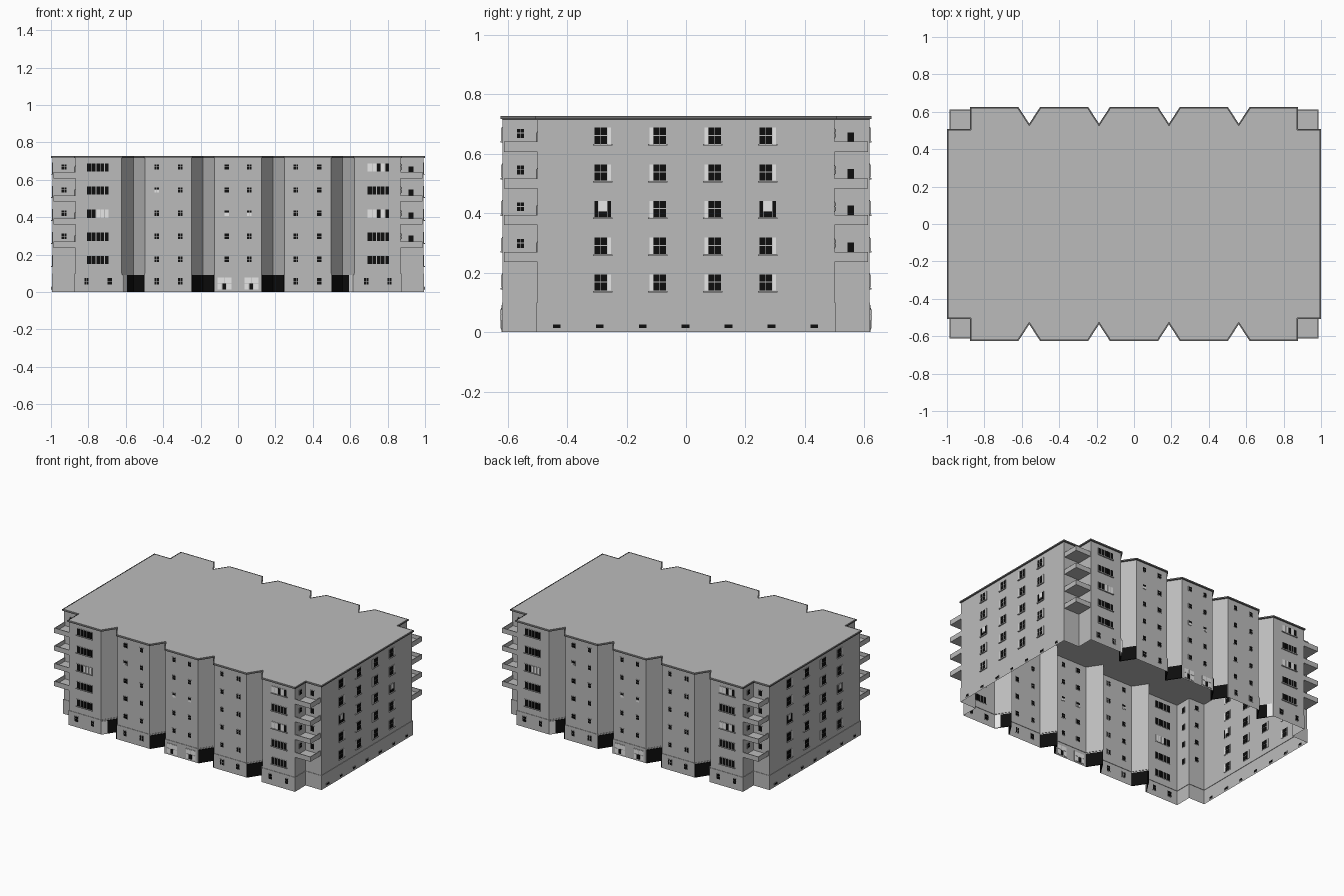
import bpy, bmesh
from math import atan2, hypot, pi
from mathutils import Matrix, Vector

cube = bpy.data.objects.get("Cube")
if cube:
    bpy.data.objects.remove(cube)


def material(name, value):
    mat = bpy.data.materials.new(name)
    mat.use_nodes = True
    colour = (value, value, value, 1)
    mat.diffuse_color = colour
    mat.node_tree.nodes["Principled BSDF"].inputs["Base Color"].default_value = colour
    return mat


concrete = material("grey concrete", 0.5)
edging = material("dark grey edging", 0.16)
glass = material("black glass", 0.004)
white = material("white panel", 1.0)

parts = {}


def part(name, mat):
    if name not in parts:
        parts[name] = (bmesh.new(), mat)
    return parts[name][0]


def box(name, mat, frame, low, high):
    """Axis-aligned box in the local frame, given by two corners."""
    low, high = Vector(low), Vector(high)
    size = Matrix.Diagonal(high - low).to_4x4()
    bmesh.ops.create_cube(part(name, mat), size=1,
                          matrix=frame @ Matrix.Translation((low + high) / 2) @ size)


def place(x, y, z, angle=0):
    return Matrix.Translation((x, y, z)) @ Matrix.Rotation(angle, 4, "Z")


def offset(points, d):
    """Mitred outward offset of a counterclockwise outline."""
    result = []
    for i, p in enumerate(points):
        a = (p - points[i - 1]).normalized()
        b = (points[(i + 1) % len(points)] - p).normalized()
        na, nb = Vector((a.y, -a.x)), Vector((b.y, -b.x))
        result.append(p + (na + nb) * d / (1 + na.dot(nb)))
    return result


def loft(name, mat, rings, cap_top=False, cap_bottom=False):
    bm = part(name, mat)
    loops = [[bm.verts.new((p.x, p.y, z)) for p in pts] for pts, z in rings]
    for lower, upper in zip(loops, loops[1:]):
        for i in range(len(lower)):
            bm.faces.new((lower[i - 1], lower[i], upper[i], upper[i - 1]))
    if cap_top:
        bm.faces.new(loops[-1])
    if cap_bottom:
        bm.faces.new(loops[0][::-1])


# Footprint: notched corners and V recesses along both long sides
FRONT, SIDE, IN_X, IN_Y = 0.617, 0.992, 0.87, 0.5
RECESSES = (-0.56, -0.187, 0.187, 0.56)
HALF, DEPTH = 0.062, 0.095
half = [(-SIDE, -IN_Y), (-IN_X, -IN_Y), (-IN_X, -FRONT)]
for c in RECESSES:
    half += [(c - HALF, -FRONT), (c, DEPTH - FRONT), (c + HALF, -FRONT)]
half += [(IN_X, -FRONT), (IN_X, -IN_Y), (SIDE, -IN_Y)]
outline = [Vector(p) for p in half] + [-Vector(p) for p in half]

# Walls with a slightly thicker plinth, open underneath
plinth = offset(outline, 0.003)
loft("walls", concrete, [(plinth, 0), (plinth, 0.1), (outline, 0.1), (outline, 0.72)])

# Flat roof with a thin overhanging dark edge
eave = offset(outline, 0.008)
loft("roof_edge", edging, [(outline, 0.716), (eave, 0.718), (eave, 0.727)])
loft("roof", concrete, [(outline, 0.718), (offset(outline, 0.002), 0.7275)], True, True)


# Pane layouts: (left, right, bottom, top, is_white) as fractions of the opening
def grid(columns, rows, gap, whites=()):
    panes = []
    for c in range(columns):
        for r in range(rows):
            panes.append((c / columns + gap * (c > 0), (c + 1) / columns,
                          r / rows + gap * (r > 0), (r + 1) / rows, (c, r) in whites))
    return panes


SMALL = grid(2, 2, 0.08)
SMALL_LIT = grid(2, 2, 0.08, {(0, 0), (1, 0)})
WIDE = grid(5, 1, 0.035)
WIDE_LEFT = grid(5, 1, 0.035, {(0, 0), (1, 0), (3, 0)})
WIDE_RIGHT = grid(5, 1, 0.035, {(2, 0), (3, 0), (4, 0)})
DOOR = [(0, 1, 0, 1, False)]
SIDE_PANES = [(0, 0.35, 0, 0.5, False), (0.4, 0.76, 0, 0.5, False),
              (0, 0.35, 0.56, 1, False), (0.4, 0.76, 0.56, 1, False)]
SIDE_RIGHT = SIDE_PANES + [(0.8, 1, 0, 1, True)]
SIDE_LEFT = [(1 - b, 1 - a, c, d, w) for a, b, c, d, w in SIDE_RIGHT]
SIDE_LIT = [(0, 0.2, 0, 1, False), (0.24, 0.76, 0.4, 1, True),
            (0.24, 0.76, 0, 0.35, False), (0.8, 1, 0, 1, False)]
SHOP = [(0, 0.3, 0, 0.5, True), (0.35, 0.6, 0, 0.5, False), (0.65, 1, 0, 0.5, True),
        (0, 0.48, 0.55, 1, True), (0.52, 1, 0.55, 1, True)]


def window(frame, w, h, layout, sill=False):
    """Thin frame plate with panes, centred on the wall; outside is local -y."""
    box("window_frames", concrete, frame, (-w / 2 - 0.003, -0.002, -h / 2 - 0.003),
        (w / 2 + 0.003, 0.002, h / 2 + 0.003))
    for a, b, c, d, is_white in layout:
        name, mat = ("white_panes", white) if is_white else ("dark_panes", glass)
        box(name, mat, frame, ((a - 0.5) * w, -0.0035, (c - 0.5) * h),
            ((b - 0.5) * w, 0.0035, (d - 0.5) * h))
    if sill:
        box("window_sills", concrete, frame, (-w / 2 - 0.005, -0.008, -h / 2 - 0.006),
            (w / 2 + 0.005, 0, -h / 2 - 0.001))


FLOORS = [0.175 + 0.1235 * i for i in range(5)]
GROUND = FRONT + 0.003

# Each half of the building is the other turned half way round
for turn in (0, pi):
    spin = Matrix.Rotation(turn, 4, "Z")

    # Windows on the long side
    for i, z in enumerate(FLOORS):
        for x in (-0.435, -0.31, -0.06, 0.06, 0.31, 0.435):
            lit = (abs(x) < 0.1 and i == 2) or (x == -0.435 and i == 3)
            window(spin @ place(x, -FRONT, z), 0.024, 0.028, SMALL_LIT if lit else SMALL)
        window(spin @ place(-0.75, -FRONT, z - 0.003), 0.115, 0.044,
               WIDE_RIGHT if i == 2 else WIDE, True)
        window(spin @ place(0.75, -FRONT, z - 0.003), 0.115, 0.044,
               WIDE_LEFT if i in (2, 4) else WIDE, True)
    for x in (0.31, 0.435, 0.685, 0.81):
        for s in (-1, 1):
            window(spin @ place(s * x, -GROUND, 0.057), 0.024, 0.034, SMALL)
    for x in (-0.072, 0.072):
        window(spin @ place(x, -GROUND, 0.045), 0.075, 0.065, SHOP)

    # Windows and basement vents on the short side
    for i, z in enumerate(FLOORS):
        for j, y in enumerate((-0.28, -0.095, 0.09, 0.275)):
            layout = SIDE_LIT if i == 2 and j in (0, 3) else SIDE_LEFT if j in (1, 2) else SIDE_RIGHT
            window(spin @ place(SIDE, y, z - 0.008, pi / 2), 0.055, 0.055, layout, True)
    for i in range(7):
        window(spin @ place(SIDE + 0.003, -0.435 + 0.1445 * i, 0.02, pi / 2),
               0.026, 0.012, DOOR)

    # Entrances: glazing and white panels on the recess walls
    for c in RECESSES:
        length = hypot(HALF, DEPTH)
        for s in (-1, 1):
            frame = spin @ place(c + s * HALF / 2, DEPTH / 2 - FRONT, 0,
                                 atan2(-s * DEPTH, HALF))
            frame = frame @ Matrix.Translation((0, -0.004, 0))
            outer = s * length / 2
            split = outer * 0.3 if s * c > 0.5 else outer
            inner = -outer * 0.95
            box("entrance_glazing", glass, frame, (min(inner, split), -0.003, 0),
                (max(inner, split), 0.003, 0.092))
            if split != outer:
                box("entrance_panels", white, frame, (min(split, outer), -0.003, 0),
                    (max(split, outer), 0.003, 0.092))

    # Corner balconies with their windows and doors
    for z in FLOORS[1:]:
        window(spin @ place(-0.93, -IN_Y, z), 0.028, 0.028, SMALL)
        window(spin @ place(0.925, -IN_Y, z - 0.014), 0.025, 0.035, DOOR)
        window(spin @ place(IN_X, -0.557, z, pi / 2), 0.022, 0.03, SMALL)
        window(spin @ place(IN_X, 0.555, z - 0.014, pi / 2), 0.022, 0.035, DOOR)
        base, out_x, out_y = z - 0.062, 0.987, 0.613
        for s in (-1, 1):
            x0, x1 = sorted((s * IN_X, s * out_x))
            rim_x = sorted((s * out_x, s * (out_x - 0.005)))
            box("balcony_floors", concrete, spin, (x0, -out_y, base), (x1, -IN_Y, base + 0.008))
            box("balcony_parapets", concrete, spin, (x0, -out_y, base),
                (x1, 0.005 - out_y, base + 0.034))
            box("balcony_parapets", concrete, spin, (rim_x[0], -out_y, base),
                (rim_x[1], -IN_Y, base + 0.034))

for name, (bm, mat) in parts.items():
    mesh = bpy.data.meshes.new(name)
    bm.to_mesh(mesh)
    bm.free()
    mesh.materials.append(mat)
    bpy.context.collection.objects.link(bpy.data.objects.new(name, mesh))
